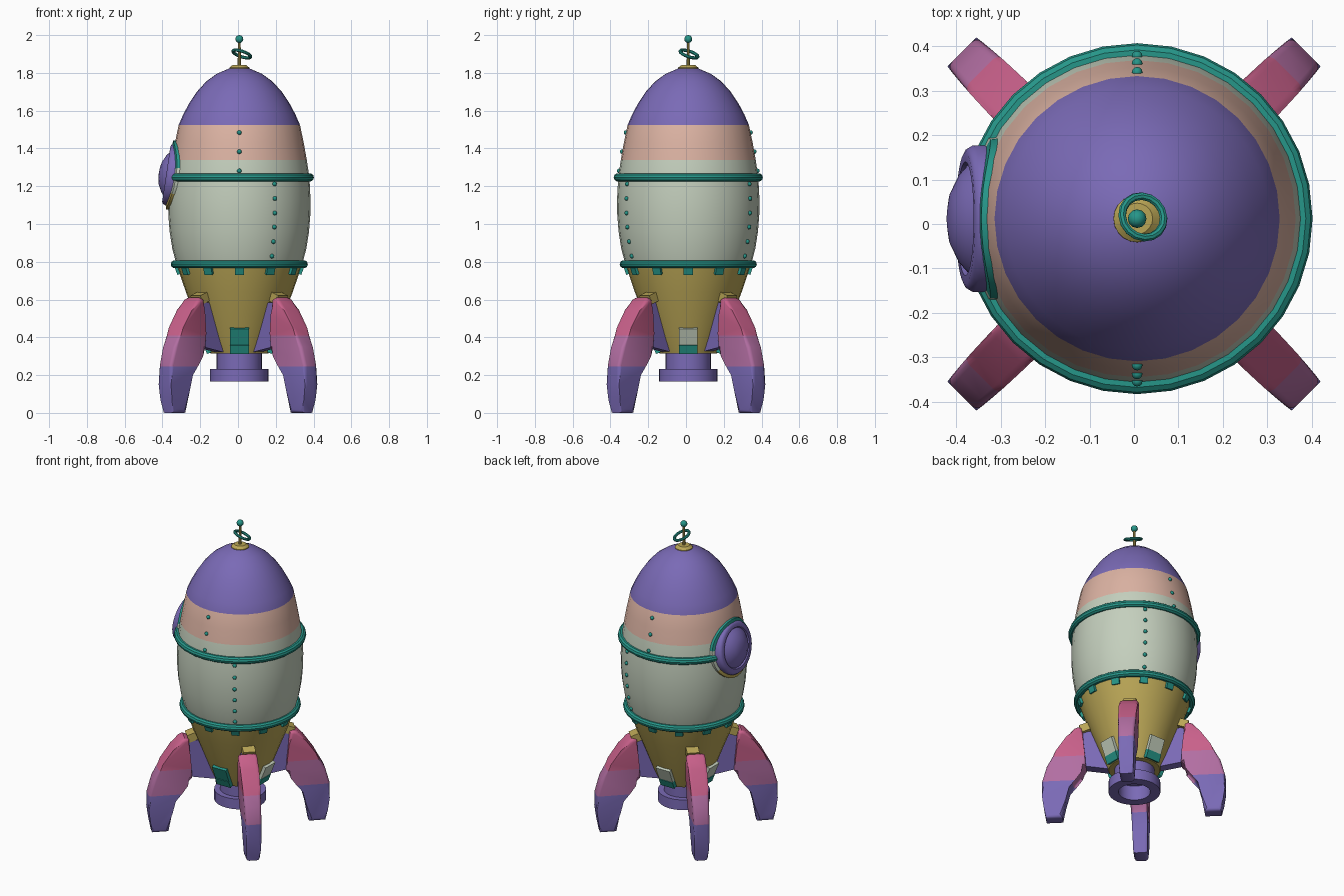
import bpy, bmesh, math
from mathutils import Matrix, Vector

if "Cube" in bpy.data.objects:
    bpy.data.objects.remove(bpy.data.objects["Cube"])

CX, CY = 0.007, 0.012          # axis of the hull


def material(name, rgb):
    m = bpy.data.materials.new(name)
    lin = [((c / 255 + 0.055) / 1.055) ** 2.4 for c in rgb]
    m.diffuse_color = (*lin, 1)
    m.use_nodes = True
    m.node_tree.nodes["Principled BSDF"].inputs["Base Color"].default_value = m.diffuse_color
    return m


PURPLE = material("purple", (122, 106, 182))
TEAL = material("teal", (38, 150, 137))
PALE = material("pale_green", (196, 207, 189))
PEACH = material("peach", (219, 178, 162))
YELLOW = material("mustard", (186, 166, 86))
PINK = material("pink", (200, 96, 138))
MAUVE = material("mauve", (178, 110, 162))


def finish(bm, name, mats, rule=None, matrix=None, angle=35):
    """Turn a bmesh into a smooth-by-angle object; rule picks the colour from a face centre."""
    bmesh.ops.recalc_face_normals(bm, faces=bm.faces)
    if rule:
        for f in bm.faces:
            f.material_index = rule(f.calc_center_median())
    if matrix:
        bm.transform(matrix)
    me = bpy.data.meshes.new(name)
    bm.to_mesh(me)
    bm.free()
    for m in mats:
        me.materials.append(m)
    for p in me.polygons:
        p.use_smooth = True
    me.set_sharp_from_angle(angle=math.radians(angle))
    ob = bpy.data.objects.new(name, me)
    bpy.context.collection.objects.link(ob)
    return ob


def lathe(name, profile, mats, rule=None, matrix=None, steps=32, closed=False):
    bm = bmesh.new()
    vs = [bm.verts.new((r, 0, z)) for r, z in profile]
    es = [bm.edges.new(p) for p in zip(vs, vs[1:])]
    if closed:
        es.append(bm.edges.new((vs[-1], vs[0])))
    bmesh.ops.spin(bm, geom=vs + es, cent=(0, 0, 0), axis=(0, 0, 1),
                   angle=2 * math.pi, steps=steps)
    bmesh.ops.remove_doubles(bm, verts=bm.verts, dist=1e-5)
    return finish(bm, name, mats, rule, matrix or Matrix.Translation((CX, CY, 0)))


def torus(name, R, r, mat, matrix, steps=32, sides=10):
    prof = [(R + r * math.cos(2 * math.pi * i / sides), r * math.sin(2 * math.pi * i / sides))
            for i in range(sides)]
    return lathe(name, prof, [mat], None, matrix, steps, True)


def ball(name, loc, r, mat):
    bm = bmesh.new()
    bmesh.ops.create_uvsphere(bm, u_segments=12, v_segments=8, radius=r)
    return finish(bm, name, [mat], None, Matrix.Translation(loc), 60)


def box(name, size, mat, az, r, z, tilt=0, dz=0):
    """Box standing at azimuth az and radius r, leaning outward by tilt."""
    bm = bmesh.new()
    bmesh.ops.create_cube(bm, size=1, matrix=Matrix.Diagonal((*size, 1)))
    m = (Matrix.Translation((CX, CY, 0)) @ Matrix.Rotation(math.radians(az), 4, 'Z')
         @ Matrix.Translation((r, 0, z)) @ Matrix.Rotation(math.radians(tilt), 4, 'Y')
         @ Matrix.Translation((0, 0, dz)))
    return finish(bm, name, [mat], None, m)


# Hull: one lathed shell, coloured in height bands
HULL = [(0, .315), (.153, .315), (.19, .40), (.236, .52), (.283, .64), (.333, .787),
        (.355, .87), (.369, .96), (.376, 1.05), (.377, 1.13), (.371, 1.247), (.357, 1.34),
        (.341, 1.43), (.321, 1.525), (.297, 1.58), (.265, 1.64), (.225, 1.70),
        (.175, 1.755), (.12, 1.795), (.05, 1.825), (0, 1.83)]


def hull_r(z):
    for (r0, z0), (r1, z1) in zip(HULL[1:], HULL[2:]):
        if z0 <= z <= z1:
            return r0 + (r1 - r0) * (z - z0) / (z1 - z0)


lathe("hull", HULL, [YELLOW, PALE, PEACH, PURPLE],
      lambda c: (c.z > .787) + (c.z > 1.34) + (c.z > 1.525))
torus("lower_ring", .341, .022, TEAL, Matrix.Translation((CX, CY, .787)))
torus("upper_ring", .373, .022, TEAL, Matrix.Translation((CX, CY, 1.247)))

# Tabs under the lower ring
for i in range(12):
    box("ring_tab", (.024, .048, .05), TEAL, i * 30, .325, .758, 19)

# Rivet rows
rows = [(a, z) for a in (-60, 60) for z in (.83, .907, .984, 1.058, 1.135, 1.212)]
rows += [(a, z) for a in (-90, 90) for z in (1.281, 1.383, 1.484)]
for a, z in rows:
    r, t = hull_r(z), math.radians(a)
    ball("rivet", (CX + r * math.cos(t), CY + r * math.sin(t), z), .012, TEAL)

# Antenna
lathe("antenna_base", [(0, 1.80), (.055, 1.80), (.053, 1.828), (.035, 1.842), (0, 1.842)],
      [YELLOW], steps=20)
lathe("antenna_stem", [(0, 1.83), (.009, 1.83), (.007, 1.975), (0, 1.975)], [YELLOW], steps=10)
ball("antenna_ball", (CX, CY, 1.979), .021, TEAL)
tilt = Vector((0, 0, 1)).rotation_difference(Vector((.3, .3, .9))).to_matrix().to_4x4()
torus("antenna_hoop", .049, .009, TEAL, Matrix.Translation((.02, CY + .004, 1.9)) @ tilt, 16, 8)

# Exhaust nozzle, hollow from below
lathe("nozzle", [(.095, .165), (.155, .165), (.155, .232), (.12, .232), (.12, .33),
                 (0, .33), (0, .26), (.095, .26)], [PURPLE], steps=28, closed=True)

# Porthole on the left side, with a gasket that hugs the hull
WZ = 1.26
axis = Vector((0, 0, 1)).rotation_difference(Vector((-.989, 0, .147))).to_matrix().to_4x4()
lathe("porthole", [(0, -.03), (.165, -.03), (.165, .018), (.158, .03), (.148, .035), (.128, .035),
                   (.122, .027), (.10, .047), (.06, .067), (.03, .073), (0, .075)],
      [PURPLE], None, Matrix.Translation((-.345, CY, WZ)) @ axis)
bm = bmesh.new()
N = 32
loops = []
for s, off in ((.12, .012), (.15, .012), (.182, .012), (.184, -.012)):
    loop = []
    for i in range(N):
        t = 2 * math.pi * i / N
        y, z = s * math.cos(t), WZ + s * math.sin(t)
        loop.append(bm.verts.new((CX - math.sqrt((hull_r(z) + off) ** 2 - y * y), CY + y, z)))
    loops.append(loop)
for a, b in zip(loops, loops[1:]):
    for i in range(N):
        j = (i + 1) % N
        bm.faces.new((a[i], a[j], b[j], b[i]))
finish(bm, "porthole_gasket", [YELLOW, PALE, TEAL], lambda c: (c.z > 1.16) + (c.z > 1.30))

# Base panels: pale over teal, the front one all teal
for az in (-90, 0, 90, 180):
    top = TEAL if az == -90 else PALE
    box("base_panel_upper", (.028, .10, .092), top, az, .182, .383, 22.5, .026)
    box("base_panel_lower", (.034, .10, .05), TEAL, az, .182, .383, 22.5, -.045)

# Fins on the diagonals with pylons and brackets
FIN = [(.305, .60), (.33, .61), (.355, .60), (.40, .545), (.465, .45), (.52, .35), (.548, .25),
       (.548, .15), (.537, .07), (.525, 0), (.425, 0), (.405, .12), (.385, .20), (.36, .26),
       (.325, .31), (.285, .345), (.29, .42), (.30, .52)]
for az in (45, 135, 225, 315):
    bm = bmesh.new()
    sides = [[bm.verts.new((r, s * (.042 + .026 * z), z)) for r, z in FIN] for s in (-1, 1)]
    caps = [bm.faces.new(sides[0]), bm.faces.new(sides[1][::-1])]
    n = len(FIN)
    for i in range(n):
        j = (i + 1) % n
        bm.faces.new((sides[0][i], sides[1][i], sides[1][j], sides[0][j]))
    rim = [e for f in caps for e in f.edges]
    bmesh.ops.bevel(bm, geom=rim, offset=.018, segments=3, profile=.5, affect='EDGES')
    for h in (.245, .41):
        bmesh.ops.bisect_plane(bm, geom=bm.verts[:] + bm.edges[:] + bm.faces[:],
                               plane_co=(0, 0, h), plane_no=(0, 0, 1))
    spin = Matrix.Rotation(math.radians(az), 4, 'Z')
    finish(bm, "fin", [PURPLE, MAUVE, PINK], lambda c: (c.z > .245) + (c.z > .41), spin)

    bm = bmesh.new()
    outline = [(.13, .32), (.295, .35), (.31, .585), (.24, .585)]
    a, b = [[bm.verts.new((r, s * .03, z)) for r, z in outline] for s in (-1, 1)]
    bm.faces.new(a)
    bm.faces.new(b[::-1])
    for i in range(4):
        j = (i + 1) % 4
        bm.faces.new((a[i], b[i], b[j], a[j]))
    finish(bm, "fin_pylon", [PURPLE], None, spin)
    box("fin_bracket", (.075, .075, .05), YELLOW, az, .285, .61, 20)
